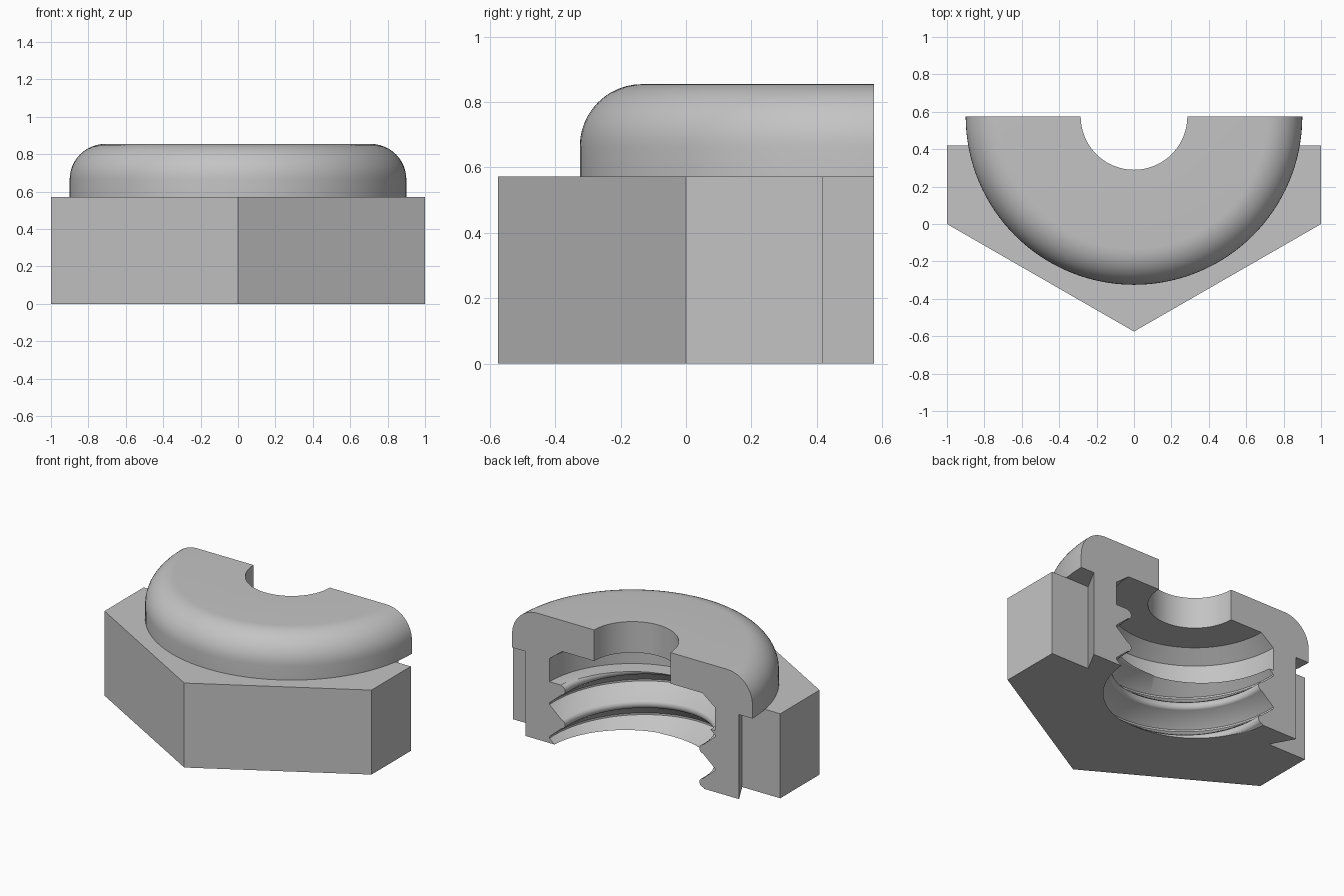
import bpy, bmesh
from math import pi, sin, cos

cube = bpy.data.objects.get("Cube")
if cube:
    bpy.data.objects.remove(cube, do_unlink=True)

AXIS_Y = 0.575      # the nut axis lies on the section plane
STEPS = 64          # segments in the half turn
BORE = 0.62
SEAT = 0.572        # top of the hex body, underside of the cap

steel = bpy.data.materials.new("grey steel")
steel.use_nodes = True
steel.diffuse_color = (0.55, 0.55, 0.55, 1)
steel.node_tree.nodes["Principled BSDF"].inputs["Base Color"].default_value = (0.55, 0.55, 0.55, 1)


def finish(name, bm):
    bmesh.ops.recalc_face_normals(bm, faces=bm.faces)
    mesh = bpy.data.meshes.new(name)
    bm.to_mesh(mesh)
    bm.free()
    mesh.materials.append(steel)
    obj = bpy.data.objects.new(name, mesh)
    bpy.context.collection.objects.link(obj)
    bpy.ops.object.select_all(action="DESELECT")
    obj.select_set(True)
    bpy.context.view_layer.objects.active = obj
    bpy.ops.object.shade_smooth_by_angle(angle=0.5)
    return obj


def on_axis(r, t, z):
    return (r * cos(t), AXIS_Y - r * sin(t), z)


def half_sweep(bm, profile, rise=0.0):
    """Sweep a closed (radius, z) profile through the half turn and cap both ends."""
    rings = []
    for i in range(STEPS + 1):
        t = pi * i / STEPS
        rings.append([bm.verts.new(on_axis(r, t, z + rise * i / STEPS)) for r, z in profile])
    n = len(profile)
    for a, b in zip(rings, rings[1:]):
        for j in range(n):
            k = (j + 1) % n
            bm.faces.new((a[j], a[k], b[k], b[j]))
    bm.faces.new(rings[0])
    bm.faces.new(rings[-1])


# Hex body: sectioned outline with side notches and the plain bore
bm = bmesh.new()
right_side = [(0.8, AXIS_Y), (0.715, 0.42), (1, 0.42), (1, 0)]
outline = right_side + [(0, -0.575)] + [(-x, y) for x, y in reversed(right_side)]
verts = [bm.verts.new((x, y, 0)) for x, y in outline]
verts += [bm.verts.new(on_axis(BORE, pi * (1 - i / STEPS), 0)) for i in range(STEPS + 1)]
base = bm.faces.new(verts)
top = bmesh.ops.extrude_face_region(bm, geom=[base])["geom"]
bmesh.ops.translate(bm, vec=(0, 0, SEAT), verts=[v for v in top if isinstance(v, bmesh.types.BMVert)])
finish("hex_body", bm)

# Rounded cap with centre hole and chamfered cavity roof
bm = bmesh.new()
fillet = 0.19
arc = [(0.9 - fillet + fillet * sin(a), 0.855 - fillet + fillet * cos(a))
       for a in (pi / 2 * i / 12 for i in range(13))]
half_sweep(bm, [(0.285, 0.645), (0.285, 0.855)] + arc + [(0.9, SEAT), (BORE, SEAT), (0.525, 0.645)])
finish("rounded_cap", bm)

# Internal thread: round-crested ridges, trimmed flat at both ends
PITCH = 0.228
crest = [(0.53 - 0.027 * cos(a), 0.03 * sin(a)) for a in (pi * (i / 8 - 0.5) for i in range(9))]
ridge = [(BORE, -0.108)] + crest + [(BORE, 0.108)]
for turn, name in enumerate(("lower", "middle", "upper")):
    bm = bmesh.new()
    start = 0.152 + (turn - 1) * PITCH
    half_sweep(bm, [(r, z + start) for r, z in ridge], PITCH / 2)
    for height, side in ((0, -1), (0.415, 1)):
        cut = bmesh.ops.bisect_plane(bm, geom=bm.verts[:] + bm.edges[:] + bm.faces[:],
                                     plane_co=(0, 0, height), plane_no=(0, 0, side), clear_outer=True)
        edges = [e for e in cut["geom_cut"] if isinstance(e, bmesh.types.BMEdge)]
        if edges:
            bmesh.ops.holes_fill(bm, edges=edges, sides=0)
    finish(name + "_thread", bm)
